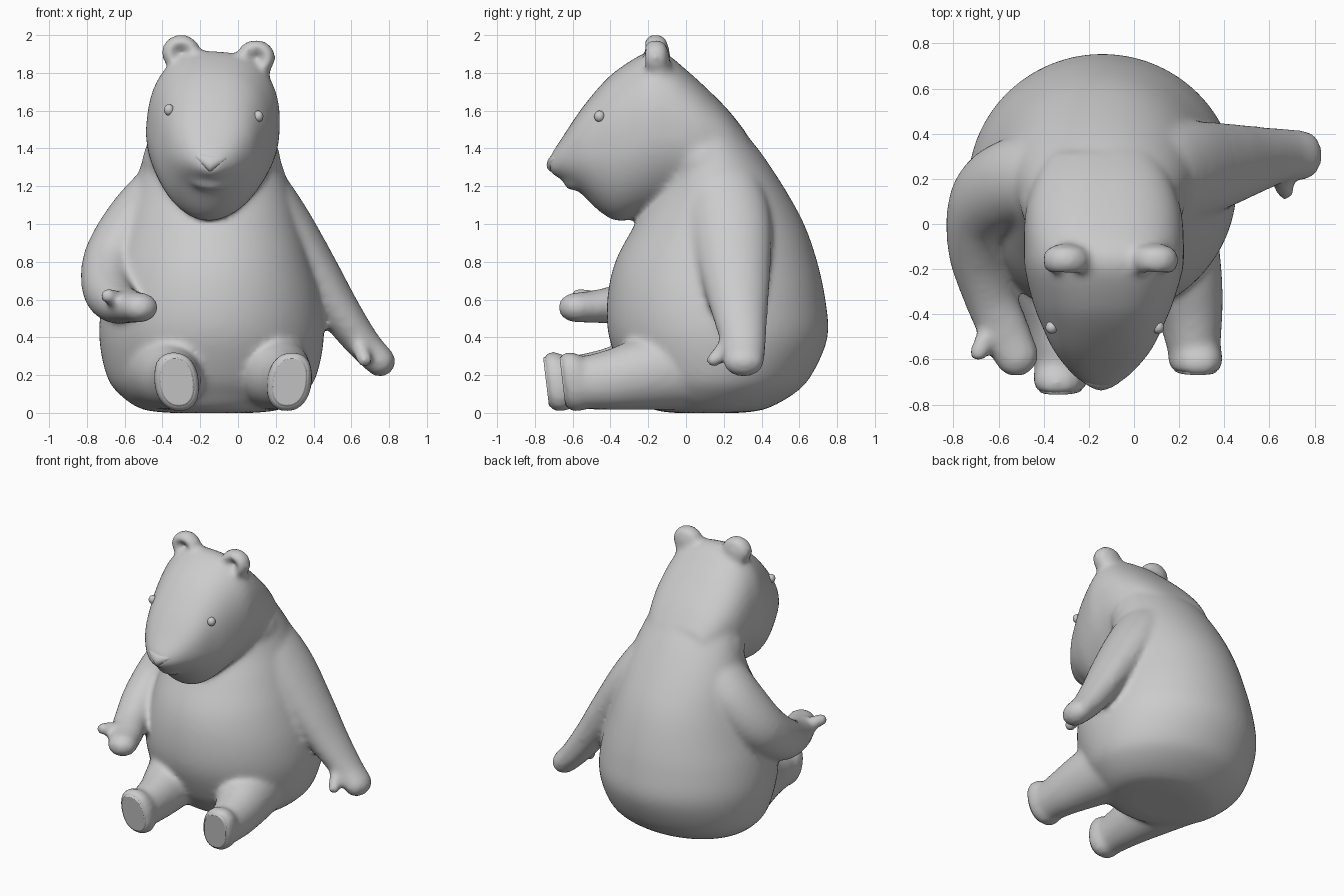
import bpy, bmesh, math
from mathutils import Vector

CX, PIVOT_Z, ROLL = -0.145, 1.33, 0.07      # head axis and its slight sideways tilt


def spline(rows, steps):
    """Catmull-Rom interpolation through rows of numbers."""
    out = []
    for i in range(len(rows) - 1):
        a, b, c, d = (rows[min(max(i + k, 0), len(rows) - 1)] for k in (-1, 0, 1, 2))
        for s in range(steps):
            t = s / steps
            out.append([0.5 * (2 * q + (r - p) * t + (2 * p - 5 * q + 4 * r - u) * t * t
                               + (3 * q - p - 3 * r + u) * t ** 3)
                        for p, q, r, u in zip(a, b, c, d)])
    return out + [list(rows[-1])]


def tilt(p):
    return Vector((p[0] + ROLL * (p[2] - PIVOT_Z), p[1], p[2] - ROLL * (p[0] - CX)))


def loft(geo, rings):
    """Closed skin over a list of point rings."""
    verts, faces = geo
    o, n, m = len(verts), len(rings[0]), len(rings)
    for ring in rings:
        verts.extend(tuple(p) for p in ring)
    for r in range(m - 1):
        for i in range(n):
            j, a = (i + 1) % n, o + r * n
            faces.append((a + i, a + j, a + n + j, a + n + i))
    faces.append(tuple(range(o + n - 1, o - 1, -1)))
    faces.append(tuple(range(o + (m - 1) * n, o + m * n)))


def oval(rx, ru, rd, e_up=2.0, e_down=2.0, n=64):
    """Oval in 2D with separate upper and lower roundness."""
    pts = []
    for i in range(n):
        c, s = math.cos(math.tau * i / n), math.sin(math.tau * i / n)
        e = 2 / (e_up if s > 0 else e_down)
        pts.append((math.copysign(abs(c) ** e, c) * rx,
                    math.copysign(abs(s) ** e, s) * (ru if s > 0 else rd)))
    return pts


# One unit sphere, reused for every ball
tmp = bmesh.new()
bmesh.ops.create_uvsphere(tmp, u_segments=20, v_segments=14, radius=1)
tmp.verts.index_update()
UNIT_V = [v.co.copy() for v in tmp.verts]
UNIT_F = [[v.index for v in f.verts] for f in tmp.faces]
tmp.free()


def ball(geo, centre, radii):
    o = len(geo[0])
    geo[0].extend(tuple(c + r * k for c, r, k in zip(centre, radii, v)) for v in UNIT_V)
    geo[1].extend([i + o for i in f] for f in UNIT_F)


def limb(geo, rows, steps=6):
    """Chain of ellipsoids: x, y, z, rx, ry, rz."""
    for r in spline(rows, steps):
        ball(geo, r[:3], r[3:])


def finish(geo, name, fix_normals=False):
    me = bpy.data.meshes.new(name)
    me.from_pydata(geo[0], [], geo[1])
    if fix_normals:
        bm = bmesh.new()
        bm.from_mesh(me)
        bmesh.ops.recalc_face_normals(bm, faces=bm.faces)
        bm.to_mesh(me)
        bm.free()
    for p in me.polygons:
        p.use_smooth = len(p.vertices) < 5      # flat caps stay flat
    ob = bpy.data.objects.new(name, me)
    bpy.context.collection.objects.link(ob)
    return ob


geo = ([], [])

# Torso: z, front y, back y, half width
torso = [(0.0, -0.06, 0.28, 0.22), (0.02, -0.18, 0.42, 0.37), (0.1, -0.26, 0.57, 0.49),
         (0.2, -0.33, 0.665, 0.557), (0.4, -0.408, 0.75, 0.595), (0.6, -0.417, 0.738, 0.578),
         (0.8, -0.375, 0.695, 0.525), (1.0, -0.27, 0.625, 0.465), (1.2, -0.16, 0.515, 0.41),
         (1.4, -0.12, 0.38, 0.345), (1.55, -0.1, 0.25, 0.29)]
loft(geo, [[(x - 0.14, y + (f + b) / 2, z) for x, y in oval(w, (b - f) / 2, (b - f) / 2)]
           for z, f, b, w in spline(torso, 4)])

# Thick neck filling the hollow between head and shoulders
ball(geo, (-0.14, 0.1, 1.33), (0.37, 0.25, 0.25))

# Head: y, bottom z, top z, half width
head = [(-0.72, 1.27, 1.36, 0.06), (-0.66, 1.235, 1.45, 0.135), (-0.56, 1.165, 1.6, 0.215),
        (-0.45, 1.06, 1.735, 0.268), (-0.35, 1.015, 1.825, 0.308), (-0.2, 1.05, 1.91, 0.348),
        (-0.1, 1.08, 1.895, 0.352), (0.0, 1.12, 1.815, 0.35), (0.1, 1.15, 1.725, 0.335),
        (0.22, 1.2, 1.605, 0.29), (0.32, 1.25, 1.48, 0.22)]
loft(geo, [[tilt((x + CX, y, z + (lo + hi) / 2))
            for x, z in oval(w, (hi - lo) / 2, (hi - lo) / 2, 2.5, 1.9)]
           for y, lo, hi, w in reversed(spline(head, 4))])

# Upper lip ledge that forms the smile
limb(geo, [(-0.25, -0.56, 1.24, .03, .03, .025), (-0.2, -0.595, 1.212, .03, .032, .025),
           (-0.145, -0.612, 1.203, .03, .032, .025), (-0.09, -0.595, 1.208, .03, .032, .025),
           (-0.05, -0.56, 1.23, .03, .03, .025)], 3)

# Ears: thin back plate with a thick rim around a hollow
for ex, ez, lean in ((-0.302, 1.907, -0.12), (0.095, 1.88, 0.12)):
    ball(geo, (ex, -0.13, ez - 0.01), (0.085, 0.045, 0.085))
    arc = []
    for i in range(7):
        a = math.radians(-35 + 250 * i / 6) - lean
        arc.append((ex + 0.067 * math.cos(a), -0.16, ez + 0.06 * math.sin(a), .038, .06, .038))
    limb(geo, arc, 2)
    ball(geo, (ex - lean * 0.1, -0.14, ez - 0.08), (0.085, 0.07, 0.07))

# Bent arm with hand in front of the belly, and its thumb
limb(geo, [(-0.29, 0.17, 1.24, .14, .17, .14), (-0.4, 0.19, 1.16, .165, .19, .165),
           (-0.545, 0.18, 1.0, .165, .2, .17),
           (-0.66, 0.09, 0.81, .16, .19, .165), (-0.685, -0.1, 0.665, .142, .155, .15),
           (-0.645, -0.3, 0.587, .118, .122, .115), (-0.58, -0.46, 0.564, .115, .1, .09),
           (-0.522, -0.58, 0.558, .1, .098, .08)])
limb(geo, [(-0.62, -0.43, 0.58, .05, .05, .05), (-0.665, -0.52, 0.61, .045, .045, .045),
           (-0.688, -0.57, 0.62, .043, .043, .043)], 4)

# Straight arm hanging out to the side, and its thumb
limb(geo, [(0.0, 0.17, 1.24, .14, .18, .14), (0.1, 0.2, 1.17, .165, .215, .165),
           (0.24, 0.235, 0.99, .15, .22, .17),
           (0.40, 0.26, 0.75, .13, .19, .145), (0.545, 0.285, 0.53, .105, .15, .12),
           (0.665, 0.305, 0.365, .09, .12, .093), (0.752, 0.305, 0.273, .082, .11, .082)])
limb(geo, [(0.63, 0.25, 0.39, .05, .05, .05), (0.655, 0.185, 0.32, .045, .045, .045),
           (0.67, 0.147, 0.28, .042, .042, .042)], 4)

# Legs and feet
legs = [([(-0.42, 0.05, 0.24, .23, .23, .225), (-0.37, -0.22, 0.21, .185, .19, .195),
          (-0.34, -0.42, 0.178, .145, .14, .163), (-0.33, -0.62, 0.16, .115, .06, .14)],
         -0.325, -0.735, 0.02),
        ([(0.13, 0.05, 0.24, .23, .23, .225), (0.2, -0.2, 0.21, .19, .19, .195),
          (0.245, -0.38, 0.178, .15, .14, .163), (0.265, -0.55, 0.16, .12, .06, .14)],
         0.272, -0.648, -0.02)]


def foot_rings(rings, fx, fy, lean):
    return [[(fx + x - lean * z * 5, fy + d - 0.12 * z, z + 0.165)
             for x, z in oval(a, b, b, 2.3, 2.3)] for d, a, b in reversed(rings)]


for path, *place in legs:
    limb(geo, path)
    loft(geo, foot_rings([(-0.004, .095, .135), (0.01, .11, .15), (0.045, .121, .161),
                          (0.085, .117, .152), (0.13, .095, .12)], *place))

# Fuse everything into one soft skin
bear = finish(geo, "bear_body")
re = bear.modifiers.new("fuse", 'REMESH')
re.mode, re.voxel_size, re.use_smooth_shade = 'VOXEL', 0.018, True
sm = bear.modifiers.new("soften", 'SMOOTH')
sm.factor, sm.iterations = 0.5, 12

# Flat sole pads
for side, (_, *place) in zip(("right", "left"), legs):
    pad = ([], [])
    loft(pad, foot_rings([(-0.006, .084, .122), (-0.002, .092, .13), (0.02, .095, .133)], *place))
    finish(pad, side + "_sole", True)

# Eyes
for side, pos in (("right", (-0.365, -0.458, 1.604)), ("left", (0.107, -0.458, 1.57))):
    eye = ([], [])
    ball(eye, pos, (0.027, 0.028, 0.03))
    finish(eye, side + "_eye")

# Nose: rounded triangle, wide on top
nose = [tilt((CX + x * (0.082 + 0.045 * z), -0.69 + y * 0.046 + 0.008 * abs(x) + z * 0.012,
              1.325 + z * 0.05 + 0.014 * abs(x))) for x, y, z in UNIT_V]
finish((nose, UNIT_F), "nose", True)
